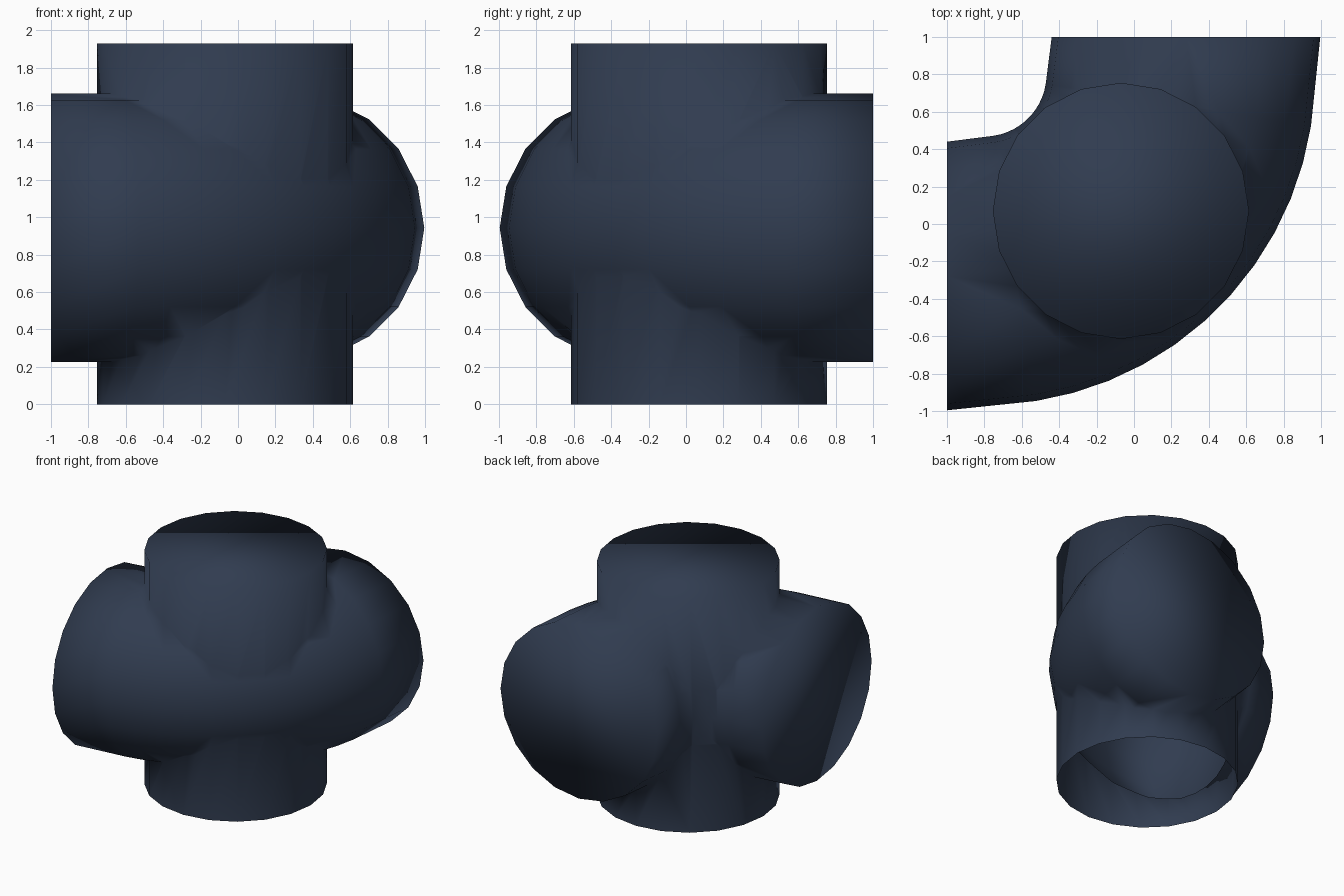
import bpy, bmesh
from math import cos, sin, radians, tau
from mathutils import Vector

if "Cube" in bpy.data.objects:
    bpy.data.objects.remove(bpy.data.objects["Cube"])

SIDES = 20


def finish(bm, name):
    bmesh.ops.recalc_face_normals(bm, faces=bm.faces)
    mesh = bpy.data.meshes.new(name)
    bm.to_mesh(mesh)
    bm.free()
    ob = bpy.data.objects.new(name, mesh)
    bpy.context.collection.objects.link(ob)
    return ob


def tube(name, stations, radius):
    """Capped tube through (centre, side axis, up axis) stations."""
    bm = bmesh.new()
    rings = []
    for c, u, v in stations:
        rings.append([bm.verts.new(c + radius * (cos(tau * k / SIDES) * u + sin(tau * k / SIDES) * v))
                      for k in range(SIDES)])
    for a, b in zip(rings, rings[1:]):
        for k in range(SIDES):
            n = (k + 1) % SIDES
            bm.faces.new((a[k], a[n], b[n], b[k]))
    bm.faces.new(rings[0])
    bm.faces.new(rings[-1])
    return finish(bm, name)


X, Y, Z = Vector((1, 0, 0)), Vector((0, 1, 0)), Vector((0, 0, 1))

# Upright pipe
pipe = tube("pipe_junction", [(Vector((-0.07, 0.07, z)), X, Y) for z in (0, 1.93)], 0.685)

# Horizontal elbow: short straight ends joined by a 72 degree bend
mid_z, bend = 0.943, Vector((-0.8, 0.8, 0.943))
stations = [(Vector((-1, -0.278, mid_z)), -Y, Z)]
for i in range(12):
    t = radians(-81 + 72 * i / 11)
    u = Vector((cos(t), sin(t), 0))
    stations.append((bend + 1.05 * u, u, Z))
stations.append((Vector((0.278, 1, mid_z)), X, Z))
elbow = tube("elbow_cutter", stations, 0.718)
elbow.hide_render = True

# Merge the two into one hollow shell
mod = pipe.modifiers.new("Union", 'BOOLEAN')
mod.operation = 'UNION'
mod.solver = 'EXACT'
mod.object = elbow
bpy.context.view_layer.objects.active = pipe
pipe.select_set(True)
bpy.ops.object.modifier_apply(modifier=mod.name)
bpy.data.objects.remove(elbow)

# Open the bottom and smooth the shell
bm = bmesh.new()
bm.from_mesh(pipe.data)
base = [f for f in bm.faces if all(v.co.z < 0.001 for v in f.verts)]
bmesh.ops.delete(bm, geom=base, context='FACES')
for f in bm.faces:
    f.smooth = True
bm.to_mesh(pipe.data)
bm.free()

# Dark slate finish
mat = bpy.data.materials.new("dark_slate")
mat.diffuse_color = (0.03, 0.045, 0.08, 1)
mat.use_nodes = True
mat.node_tree.nodes["Principled BSDF"].inputs["Base Color"].default_value = mat.diffuse_color
pipe.data.materials.clear()
pipe.data.materials.append(mat)
